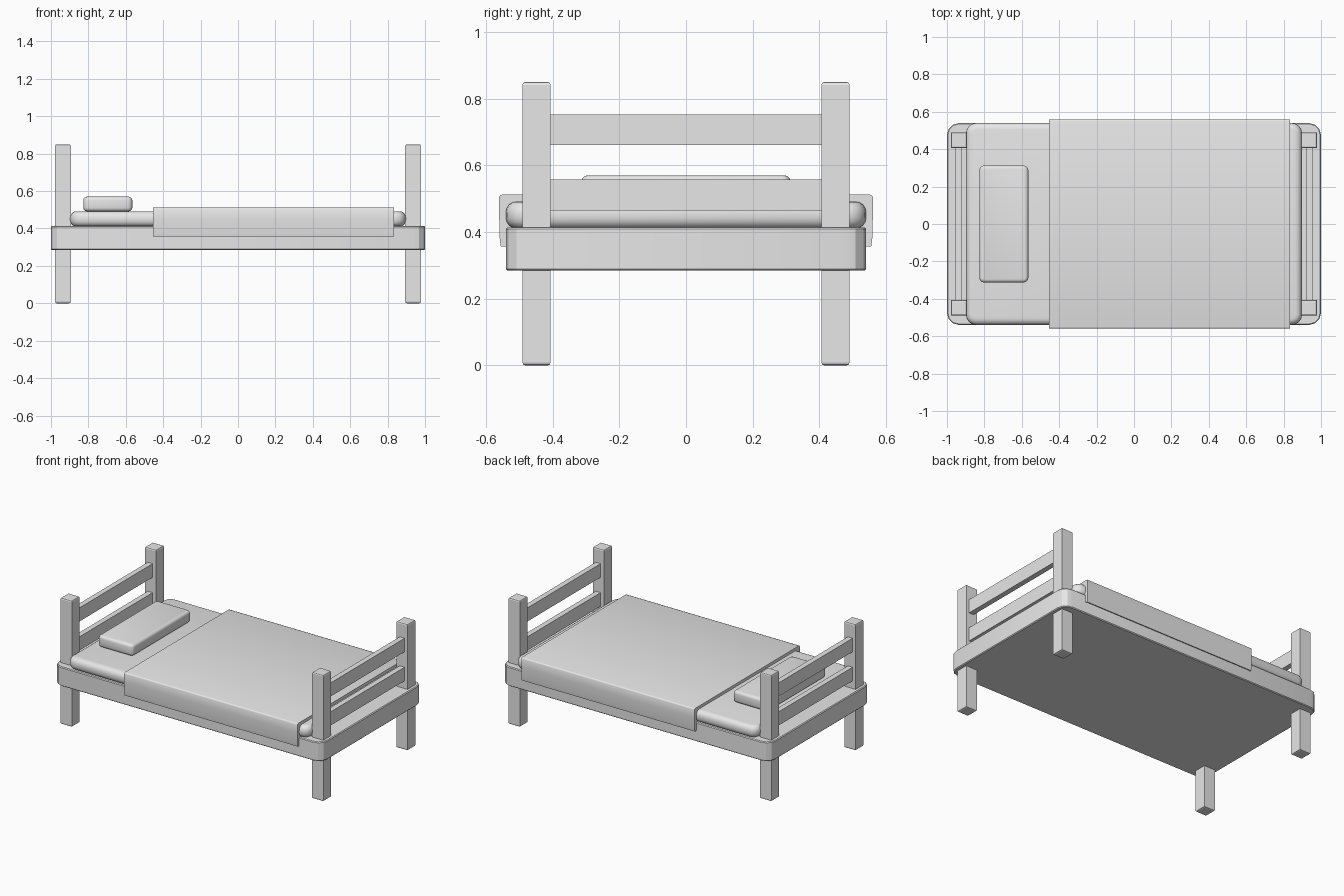
import bpy, bmesh, math
from mathutils import Vector

cube = bpy.data.objects.get("Cube")
if cube:
    bpy.data.objects.remove(cube, do_unlink=True)

grey = bpy.data.materials.new("plain_grey")
grey.use_nodes = True
grey.diffuse_color = (0.8, 0.8, 0.8, 1)
grey.node_tree.nodes["Principled BSDF"].inputs["Base Color"].default_value = (0.8, 0.8, 0.8, 1)


def finish(name, bm, smooth=None):
    """Turn a bmesh into a named object, optionally smooth shaded."""
    bmesh.ops.recalc_face_normals(bm, faces=bm.faces)
    mesh = bpy.data.meshes.new(name)
    bm.to_mesh(mesh)
    bm.free()
    mesh.materials.append(grey)
    obj = bpy.data.objects.new(name, mesh)
    bpy.context.collection.objects.link(obj)
    if smooth:
        bpy.ops.object.select_all(action='DESELECT')
        obj.select_set(True)
        bpy.context.view_layer.objects.active = obj
        bpy.ops.object.shade_smooth_by_angle(angle=math.radians(smooth))
    return obj


def box(name, centre, size, corner=0, corner_seg=3, rim=0, rim_seg=2, smooth=None):
    """Box with rounded upright corners, then rounded top and bottom rims."""
    bm = bmesh.new()
    bmesh.ops.create_cube(bm, size=1)
    for v in bm.verts:
        v.co = Vector(c + k * s for c, k, s in zip(centre, v.co, size))
    if corner:
        upright = [e for e in bm.edges if abs(e.verts[0].co.z - e.verts[1].co.z) > 1e-4]
        bmesh.ops.bevel(bm, geom=upright, offset=corner, segments=corner_seg,
                        profile=0.5, affect='EDGES')
    if rim:
        level = [e for e in bm.edges if abs(e.verts[0].co.z - e.verts[1].co.z) < 1e-4]
        bmesh.ops.bevel(bm, geom=level, offset=rim, segments=rim_seg,
                        profile=0.5, affect='EDGES')
    return finish(name, bm, smooth)


# Bed base with rounded corners
box("bed_base", (0, 0, 0.349), (2.0, 1.08, 0.129), corner=0.065, rim=0.005, rim_seg=1, smooth=25)

# Mattress and pillow
box("mattress", (0, 0, 0.451), (1.796, 1.08, 0.082), corner=0.055, corner_seg=4,
    rim=0.034, rim_seg=4, smooth=50)
box("pillow", (-0.696, 0, 0.531), (0.262, 0.626, 0.078), corner=0.025,
    rim=0.018, rim_seg=3, smooth=50)

# Posts and rails at both ends
for end, sx in (("head", -1), ("foot", 1)):
    for side, sy in (("left", 1), ("right", -1)):
        box(f"{end}_{side}_post", (sx * 0.936, sy * 0.448, 0.425),
            (0.084, 0.084, 0.85), rim=0.009, rim_seg=2)
    for label, z in (("lower", 0.511), ("upper", 0.706)):
        box(f"{end}_{label}_rail", (sx * 0.938, 0, z), (0.036, 0.83, 0.092))

# Blanket: a thin draped section swept along the bed
half = [(0.545, 0.496), (0.544, 0.366), (0.549, 0.357), (0.555, 0.357),
        (0.558, 0.375), (0.56, 0.45), (0.56, 0.504), (0.557, 0.510), (0.55, 0.512)]
section = half + [(-y, z) for y, z in reversed(half)]
bm = bmesh.new()
rings = [[bm.verts.new((x, y, z)) for y, z in section] for x in (-0.455, 0.834)]
for i in range(len(section)):
    j = (i + 1) % len(section)
    bm.faces.new((rings[0][i], rings[0][j], rings[1][j], rings[1][i]))
for ring in rings:
    bm.faces.new(ring)
bmesh.ops.triangulate(bm, faces=[f for f in bm.faces if len(f.verts) > 4])
finish("blanket", bm, smooth=50)
